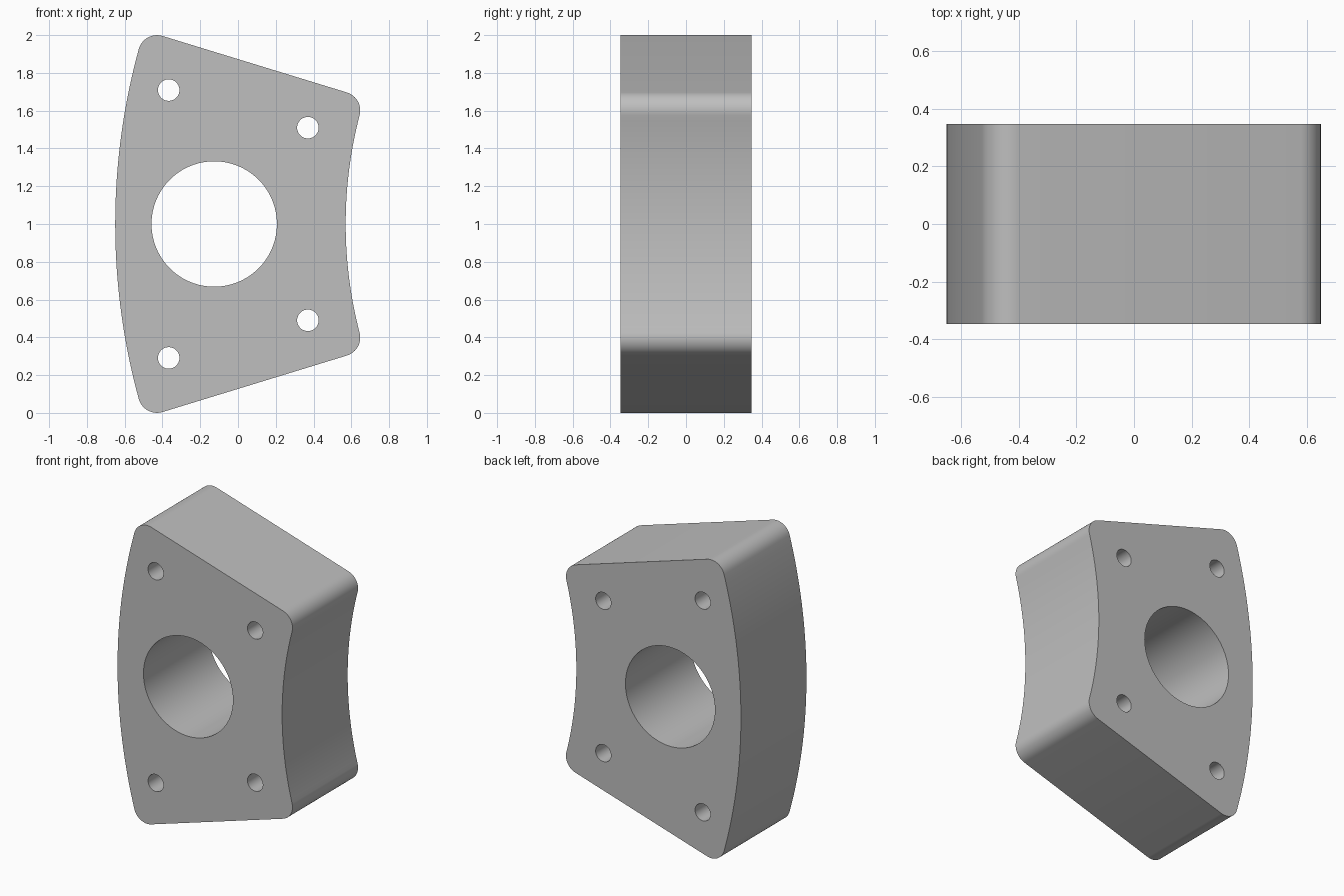
import bpy
import bmesh
from math import sin, cos, asin, pi, radians

cube = bpy.data.objects.get("Cube")
if cube:
    bpy.data.objects.remove(cube, do_unlink=True)

# Ring sector dimensions
AXIS_X, MID_Z = 2.85, 1.0
R_OUT, R_IN, FILLET = 3.5, 2.28, 0.1
HALF_ANGLE = radians(17.03)
HALF_DEPTH = 0.347


def arc(centre, radius, start, end, steps):
    """Points on an arc, angles measured upward from -x."""
    angles = [start + (end - start) * i / steps for i in range(steps + 1)]
    return [(centre[0] - radius * cos(t), centre[1] + radius * sin(t)) for t in angles]


def outline():
    axis = (AXIS_X, MID_Z)
    d_out, d_in = R_OUT - FILLET, R_IN + FILLET
    t_out = HALF_ANGLE - asin(FILLET / d_out)
    t_in = HALF_ANGLE - asin(FILLET / d_in)
    c_out = arc(axis, d_out, t_out, t_out, 1)[0]
    c_in = arc(axis, d_in, t_in, t_in, 1)[0]
    side = pi / 2 + HALF_ANGLE
    upper = arc(axis, R_OUT, 0, t_out, 20)
    upper += arc(c_out, FILLET, t_out, side, 12)[1:]
    upper += arc(c_in, FILLET, side, pi + t_in, 12)
    upper += arc(axis, R_IN, t_in, 0, 20)[1:]
    # Mirror the upper half below the middle
    return upper + [(x, 2 * MID_Z - z) for x, z in reversed(upper[1:-1])]


def circle(x, z, radius, steps):
    return arc((x, z), radius, 0, 2 * pi, steps)[:-1]


# Outline, central bore and four bolt holes
loops = [outline(), circle(-0.126, MID_Z, 0.332, 96)]
for x, dz in ((-0.367, 0.709), (0.37, 0.51)):
    for s in (1, -1):
        loops.append(circle(x, MID_Z + s * dz, 0.057, 40))

# Fill the profile and extrude it through the depth
bm = bmesh.new()
edges = []
for points in loops:
    verts = [bm.verts.new((x, -HALF_DEPTH, z)) for x, z in points]
    edges += [bm.edges.new((v, verts[i - 1])) for i, v in enumerate(verts)]
bmesh.ops.triangle_fill(bm, use_beauty=True, use_dissolve=False, edges=edges)
result = bmesh.ops.extrude_face_region(bm, geom=bm.faces[:], use_keep_orig=True)
moved = [g for g in result["geom"] if isinstance(g, bmesh.types.BMVert)]
bmesh.ops.translate(bm, verts=moved, vec=(0, 2 * HALF_DEPTH, 0))
bmesh.ops.recalc_face_normals(bm, faces=bm.faces[:])
mesh = bpy.data.meshes.new("sector_block")
bm.to_mesh(mesh)
bm.free()

block = bpy.data.objects.new("sector_block", mesh)
bpy.context.collection.objects.link(block)

# Plain grey material
grey = bpy.data.materials.new("plain_grey")
grey.use_nodes = True
color = (0.52, 0.52, 0.52, 1)
grey.diffuse_color = color
grey.node_tree.nodes["Principled BSDF"].inputs["Base Color"].default_value = color
mesh.materials.append(grey)

# Smooth curved walls, sharp rims
bpy.ops.object.select_all(action="DESELECT")
block.select_set(True)
bpy.context.view_layer.objects.active = block
bpy.ops.object.shade_smooth_by_angle(angle=radians(30))
